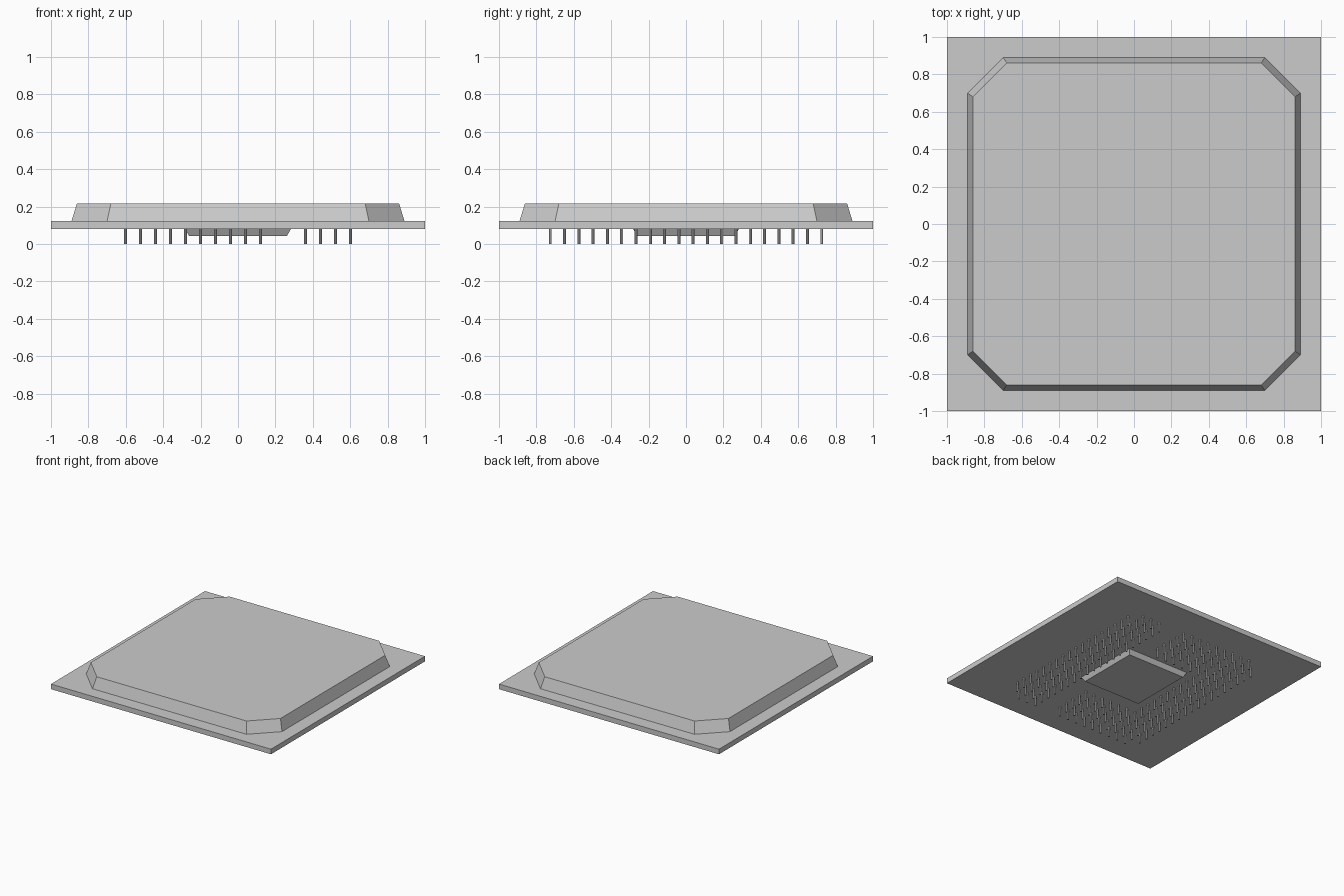
import bpy, bmesh, math

if "Cube" in bpy.data.objects:
    bpy.data.objects.remove(bpy.data.objects["Cube"])


def make_object(name, bm):
    bmesh.ops.recalc_face_normals(bm, faces=bm.faces)
    mesh = bpy.data.meshes.new(name)
    bm.to_mesh(mesh)
    bm.free()
    obj = bpy.data.objects.new(name, mesh)
    bpy.context.collection.objects.link(obj)
    return obj


def outline(half, corner=None):
    """Square of given half size, or an octagon when corner < half."""
    if corner is None:
        return [(half, half), (-half, half), (-half, -half), (half, -half)]
    h, c = half, corner
    return [(h, c), (c, h), (-c, h), (-h, c), (-h, -c), (-c, -h), (c, -h), (h, -c)]


def add_loft(bm, low, z0, high, z1):
    a = [bm.verts.new((x, y, z0)) for x, y in low]
    b = [bm.verts.new((x, y, z1)) for x, y in high]
    n = len(a)
    bm.faces.new(a[::-1])
    bm.faces.new(b)
    for i in range(n):
        j = (i + 1) % n
        bm.faces.new((a[i], a[j], b[j], b[i]))


def loft(name, low, z0, high, z1):
    bm = bmesh.new()
    add_loft(bm, low, z0, high, z1)
    return make_object(name, bm)


# Flat square board
loft("board", outline(1.0), 0.08, outline(1.0), 0.122)

# Tapered lid with clipped corners
loft("lid", outline(0.89, 0.70), 0.122, outline(0.862, 0.68), 0.215)

# Tapered block under the board
loft("underside_block", outline(0.262), 0.043, outline(0.283), 0.08)

# Pin grid: open centre, two empty columns, clipped outer corners
NX, NY = 16, 20
STEP_X, STEP_Y, R = 0.0803, 0.0764, 0.008
bm = bmesh.new()
for i in range(NX):
    for j in range(NY):
        in_side = i < 4 or i >= 12
        in_end = j < 5 or j >= 15
        corner = i in (0, NX - 1) and j in (0, NY - 1)
        if i in (10, 11) or corner or not (in_side or in_end):
            continue
        x = (i - (NX - 1) / 2) * STEP_X
        y = (j - (NY - 1) / 2) * STEP_Y
        ring = [(x + R * math.cos(k * math.tau / 8), y + R * math.sin(k * math.tau / 8))
                for k in range(8)]
        add_loft(bm, ring, 0.0, ring, 0.08)
make_object("pins", bm)
